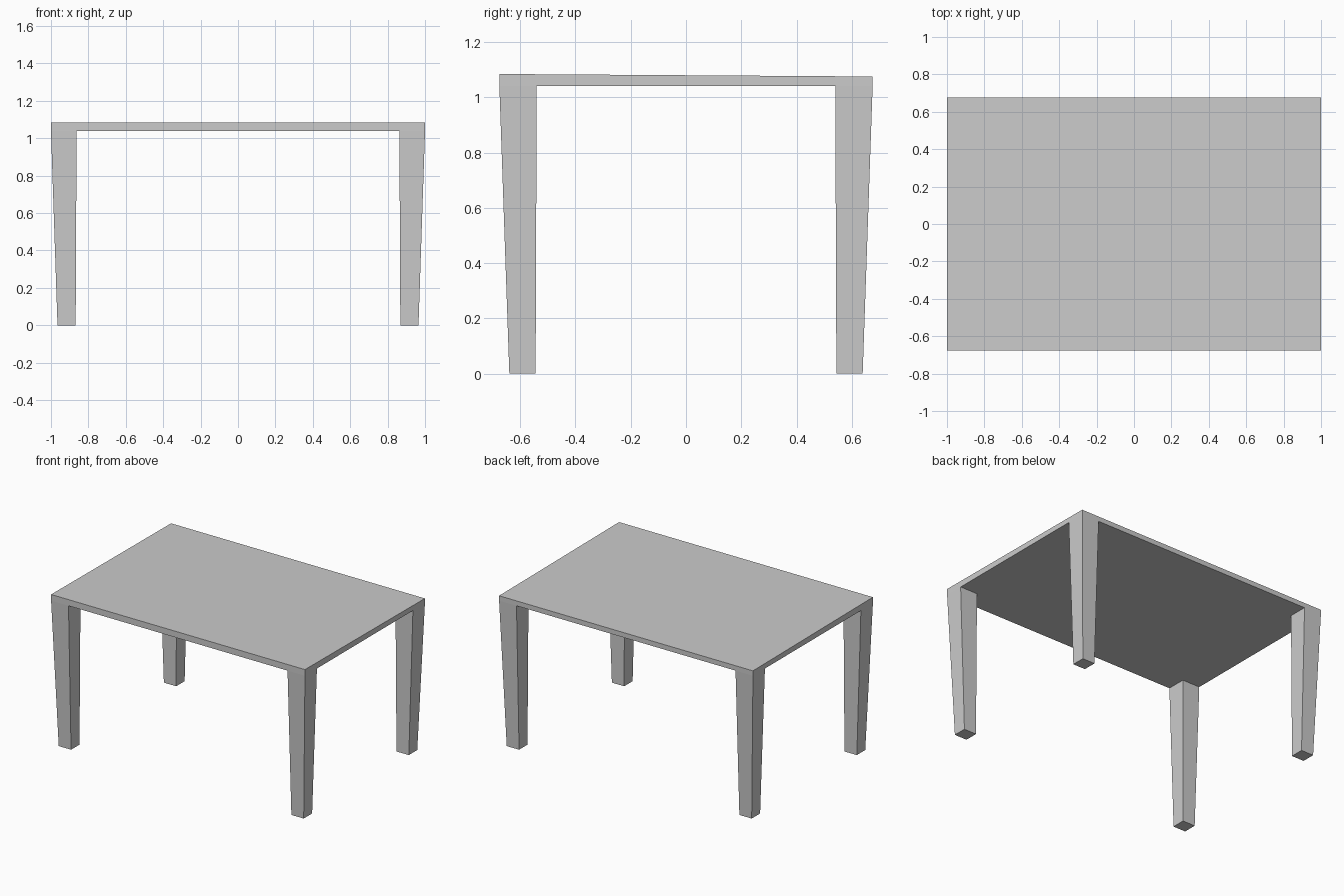
import bpy, bmesh

if "Cube" in bpy.data.objects:
    bpy.data.objects.remove(bpy.data.objects["Cube"])

HALF_X, HALF_Y = 1.0, 0.675
UNDER = 1.04                       # underside of the tabletop
TOP_FRONT, TOP_BACK = 1.084, 1.075  # top surface slopes slightly to the back


def add_block(name, lower, upper, cap_top=True):
    """Six-sided solid between two four-point loops."""
    bm = bmesh.new()
    a = [bm.verts.new(p) for p in lower]
    b = [bm.verts.new(p) for p in upper]
    bm.faces.new(a[::-1])
    if cap_top:
        bm.faces.new(b)
    for i in range(4):
        j = (i + 1) % 4
        bm.faces.new((a[i], a[j], b[j], b[i]))
    bmesh.ops.recalc_face_normals(bm, faces=bm.faces)
    mesh = bpy.data.meshes.new(name)
    bm.to_mesh(mesh)
    bm.free()
    obj = bpy.data.objects.new(name, mesh)
    bpy.context.collection.objects.link(obj)
    return obj


def rect(x0, x1, y0, y1, z_front, z_back):
    return [(x0, y0, z_front), (x1, y0, z_front), (x1, y1, z_back), (x0, y1, z_back)]


# Tabletop
add_block("tabletop",
          rect(-HALF_X, HALF_X, -HALF_Y, HALF_Y, UNDER, UNDER),
          rect(-HALF_X, HALF_X, -HALF_Y, HALF_Y, TOP_FRONT, TOP_BACK))

# Tapered legs, flush with the tabletop corners (open where they join it)
for sy, depth in ((-1, "front"), (1, "back")):
    for sx, side in ((-1, "left"), (1, "right")):
        foot = rect(sx * 0.868, sx * 0.965, sy * 0.544, sy * 0.639, 0, 0)
        head = rect(sx * 0.863, sx * HALF_X, sy * 0.540, sy * HALF_Y, UNDER, UNDER)
        add_block(f"{depth}_{side}_leg", foot, head, cap_top=False)
